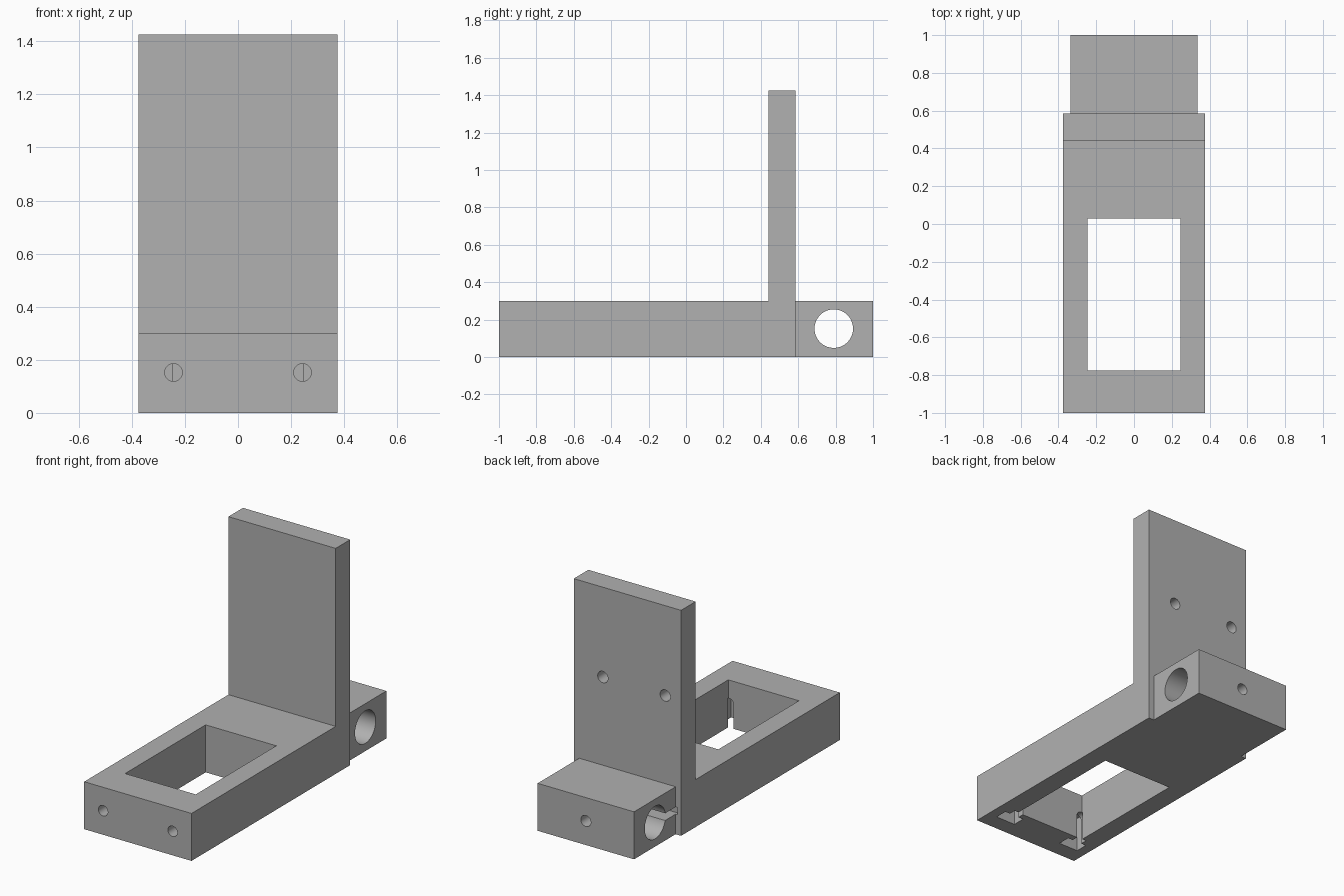
import bpy
import math

cube = bpy.data.objects.get("Cube")
if cube:
    bpy.data.objects.remove(cube, do_unlink=True)

grey = bpy.data.materials.new("plain_grey")
grey.use_nodes = True
colour = (0.44, 0.44, 0.44, 1)
grey.diffuse_color = colour
grey.node_tree.nodes["Principled BSDF"].inputs["Base Color"].default_value = colour


def box(name, x, y, z):
    """Box from (low, high) ranges on each axis."""
    bpy.ops.mesh.primitive_cube_add(size=1, location=[sum(r) / 2 for r in (x, y, z)])
    ob = bpy.context.object
    ob.name = name
    ob.scale = [r[1] - r[0] for r in (x, y, z)]
    bpy.ops.object.transform_apply(location=True, rotation=True, scale=True)
    return ob


def rod(name, radius, axis, centre, length, sides=48):
    """Cylinder lying along the x or y axis."""
    turn = (0, math.pi / 2, 0) if axis == "x" else (math.pi / 2, 0, 0)
    bpy.ops.mesh.primitive_cylinder_add(vertices=sides, radius=radius, depth=length,
                                        location=centre, rotation=turn)
    ob = bpy.context.object
    ob.name = name
    bpy.ops.object.transform_apply(location=True, rotation=True, scale=True)
    return ob


def combine(target, other, operation="DIFFERENCE"):
    other.hide_render = True
    mod = target.modifiers.new("bool", "BOOLEAN")
    mod.operation = operation
    mod.solver = "EXACT"
    mod.object = other
    bpy.context.view_layer.objects.active = target
    bpy.ops.object.modifier_apply(modifier=mod.name)
    bpy.data.objects.remove(other, do_unlink=True)


def finish(ob):
    ob.data.materials.clear()
    ob.data.materials.append(grey)
    bpy.ops.object.select_all(action="DESELECT")
    ob.select_set(True)
    bpy.context.view_layer.objects.active = ob
    bpy.ops.object.shade_smooth_by_angle(angle=math.radians(30))


HALF, BACK, TOP, MID = 0.375, 0.585, 0.3, 0.152

# L-shaped bracket extruded from its side profile
profile = [(-1, 0), (BACK, 0), (BACK, 1.425), (0.44, 1.425), (0.44, TOP), (-1, TOP)]
count = len(profile)
verts = [(x, y, z) for x in (-HALF, HALF) for y, z in profile]
faces = [tuple(reversed(range(count))), tuple(range(count, 2 * count))]
faces += [(i, (i + 1) % count, (i + 1) % count + count, i + count) for i in range(count)]
mesh = bpy.data.meshes.new("bracket")
mesh.from_pydata(verts, [], faces)
bracket = bpy.data.objects.new("bracket", mesh)
bpy.context.collection.objects.link(bracket)

# window through the base
combine(bracket, box("window_cut", (-0.247, 0.247), (-0.775, 0.03), (-0.1, 0.4)))

# front screw holes with nut slots open at the bottom
for side in (-1, 1):
    x = side * 0.243
    combine(bracket, rod("screw_cut", 0.033, "y", (x, -0.935, MID), 0.33))
    combine(bracket, box("stem_cut", (x - 0.033, x + 0.033), (-0.85, -0.77), (-0.1, MID)))
    combine(bracket, box("nut_cut", (x - 0.068, x + 0.068), (-0.895, -0.815), (-0.1, 0.22)))

# blind holes in the back of the upright plate
for x in (0.172, -0.264):
    combine(bracket, rod("plate_hole_cut", 0.036, "y", (x, BACK, 0.857), 0.2))

# rear block with cross bore and set screw hole
block = box("rear_block", (-0.337, 0.337), (BACK, 1), (0, TOP))
combine(block, rod("bore_cut", 0.103, "x", (0, 0.79, MID), 1, 64))
combine(block, rod("set_screw_cut", 0.035, "y", (0, 0.95, MID), 0.2))

# side slot leading from the bore into the bracket
for part in (bracket, block):
    combine(part, box("slot_cut", (-0.351, 0), (0.565, 0.75), (0.127, 0.172)))

for part in (bracket, block):
    finish(part)
